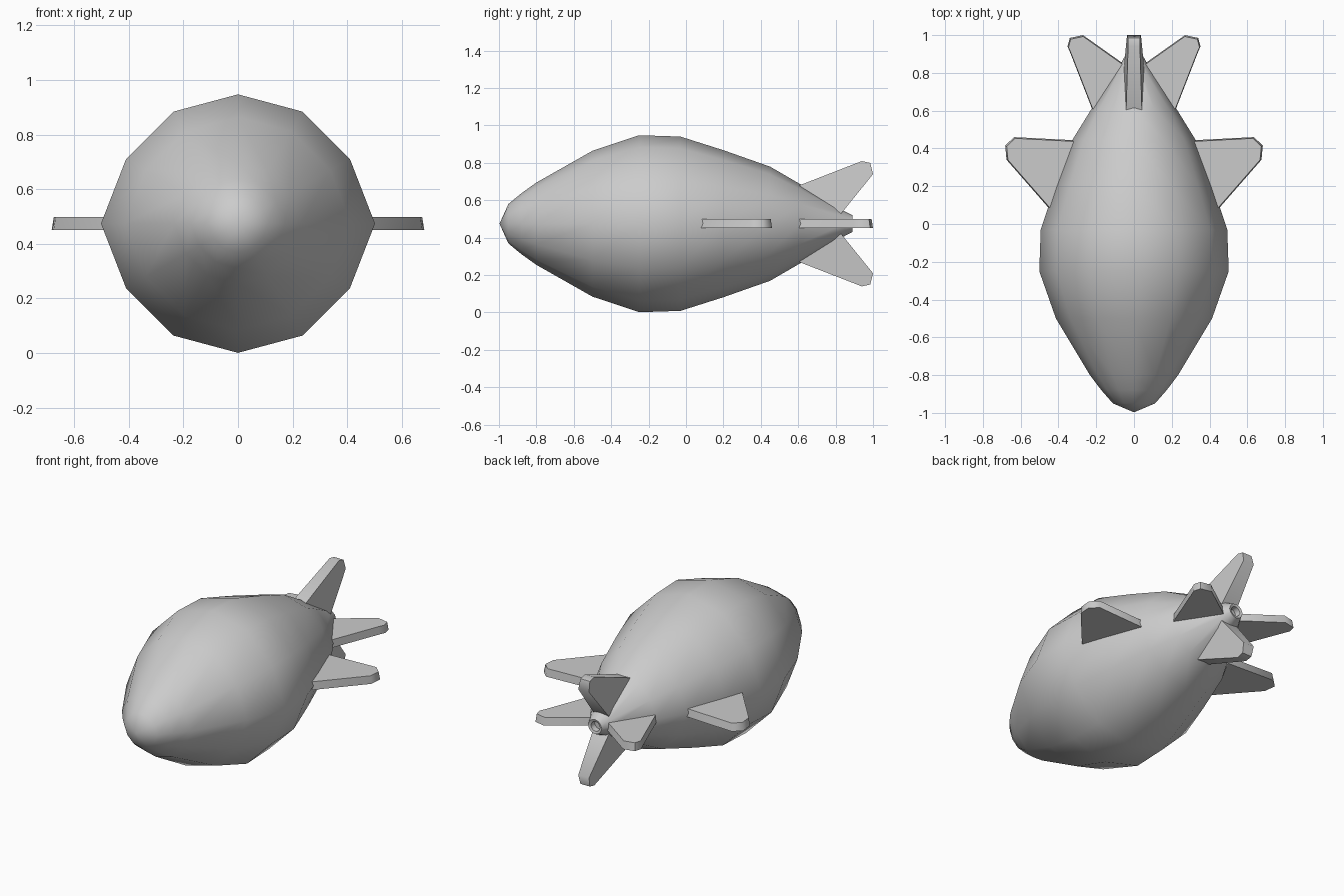
import bpy, bmesh, math

if "Cube" in bpy.data.objects:
    bpy.data.objects.remove(bpy.data.objects["Cube"])

CZ = 0.474       # height of the hull axis
SIDES = 12


def finish(name, bm, angle, mirror_axis=None):
    bmesh.ops.recalc_face_normals(bm, faces=bm.faces)
    mesh = bpy.data.meshes.new(name)
    bm.to_mesh(mesh)
    bm.free()
    ob = bpy.data.objects.new(name, mesh)
    ob.location.z = CZ
    bpy.context.collection.objects.link(ob)
    bpy.ops.object.select_all(action='DESELECT')
    ob.select_set(True)
    bpy.context.view_layer.objects.active = ob
    bpy.ops.object.shade_smooth_by_angle(angle=math.radians(angle))
    if mirror_axis is not None:
        m = ob.modifiers.new("Mirror", 'MIRROR')
        m.use_axis = [i == mirror_axis for i in range(3)]
        m.use_clip = False
        m.use_mirror_merge = False
    return ob


# Hull: lathe along y, side vertices slightly pushed out, hollow nozzle at the tail
profile = [(-0.95, 0.105), (-0.88, 0.163), (-0.8, 0.22), (-0.5, 0.39),
           (-0.25, 0.473), (-0.03, 0.466), (0.2, 0.393), (0.45, 0.305),
           (0.61, 0.212), (0.85, 0.065), (0.89, 0.045), (0.885, 0.03), (0.85, 0.028)]
bm = bmesh.new()
rings = []
for y, r in profile:
    ring = []
    for i in range(SIDES):
        a = 2 * math.pi * i / SIDES
        k = 1.06 if i % (SIDES // 2) == 0 else 1.0
        ring.append(bm.verts.new((r * k * math.cos(a), y, r * math.sin(a))))
    rings.append(ring)
for a, b in zip(rings, rings[1:]):
    for i in range(SIDES):
        j = (i + 1) % SIDES
        bm.faces.new((a[i], a[j], b[j], b[i]))
nose = bm.verts.new((0, -0.997, 0))
for i in range(SIDES):
    bm.faces.new((nose, rings[0][i], rings[0][(i + 1) % SIDES]))
bm.faces.new(rings[-1])
finish("hull", bm, 60)


# Fins: outline as (distance from axis, y), made solid between two skins
def fin(name, outline, upright):
    n = len(outline)
    cr = sum(p[0] for p in outline) / n
    cy = sum(p[1] for p in outline) / n
    bm = bmesh.new()
    skins = []
    for side in (-1, 1):
        skin = []
        for r, y in outline:
            if upright:      # thickness tapers towards the tip
                half = 0.058 - 0.08 * r
                co = (side * half, y, r)
            else:            # upper skin is a little smaller
                k = 1.0 if side < 0 else 0.95
                co = (cr + (r - cr) * k, cy + (y - cy) * k, side * 0.024)
            skin.append(bm.verts.new(co))
        skins.append(skin)
        bm.faces.new(skin)
    for i in range(n):
        j = (i + 1) % n
        bm.faces.new((skins[0][i], skins[0][j], skins[1][j], skins[1][i]))
    finish(name, bm, 60, 2 if upright else 0)


tail = [(0.16, 0.45), (0.335, 0.90), (0.352, 0.94), (0.34, 0.985),
        (0.27, 1.0), (0.03, 0.83)]
tail_up = [(0.16, 0.49), (0.335, 0.94), (0.325, 0.985), (0.265, 1.0), (0.03, 0.81)]
wing = [(0.36, -0.02), (0.675, 0.34), (0.682, 0.415), (0.635, 0.46), (0.25, 0.44)]
fin("side_wings", wing, False)
fin("side_tail_fins", tail, False)
fin("upright_tail_fins", tail_up, True)
